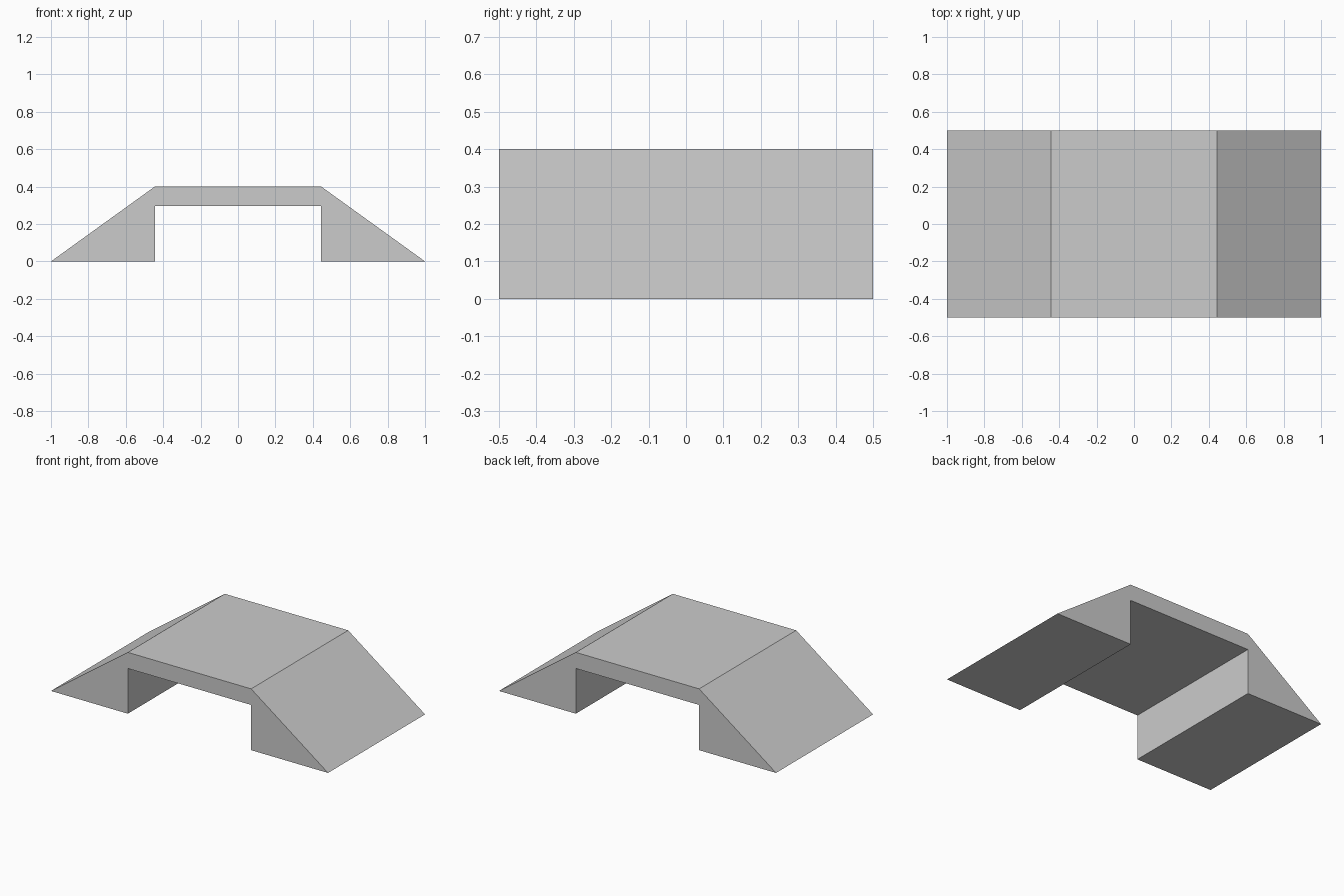
import bpy
import bmesh

cube = bpy.data.objects.get("Cube")
if cube:
    bpy.data.objects.remove(cube, do_unlink=True)

HALF_LENGTH, HALF_WIDTH = 1.0, 0.5
HALF_DECK, DECK_TOP, DECK_UNDER = 0.445, 0.40, 0.295

# Plain grey for the whole ramp
grey = bpy.data.materials.new("light_grey")
grey.use_nodes = True
colour = (0.6, 0.6, 0.6, 1)
grey.diffuse_color = colour
grey.node_tree.nodes["Principled BSDF"].inputs["Base Color"].default_value = colour

# Half of the side profile, from the opening's top corner round to the deck edge
half = [(HALF_DECK, DECK_UNDER), (HALF_DECK, 0), (HALF_LENGTH, 0), (HALF_DECK, DECK_TOP)]
profile = half + [(-x, z) for x, z in reversed(half)]

# Extrude the mirrored profile across the width
bm = bmesh.new()
face = bm.faces.new([bm.verts.new((x, -HALF_WIDTH, z)) for x, z in profile])
extruded = bmesh.ops.extrude_face_region(bm, geom=[face], use_keep_orig=True)
verts = [g for g in extruded["geom"] if isinstance(g, bmesh.types.BMVert)]
bmesh.ops.translate(bm, verts=verts, vec=(0, 2 * HALF_WIDTH, 0))
bmesh.ops.recalc_face_normals(bm, faces=bm.faces)

# Double-sided ramp with a flat raised deck
mesh = bpy.data.meshes.new("double_ramp")
bm.to_mesh(mesh)
bm.free()
mesh.materials.append(grey)
ramp = bpy.data.objects.new("double_ramp", mesh)
bpy.context.collection.objects.link(ramp)
